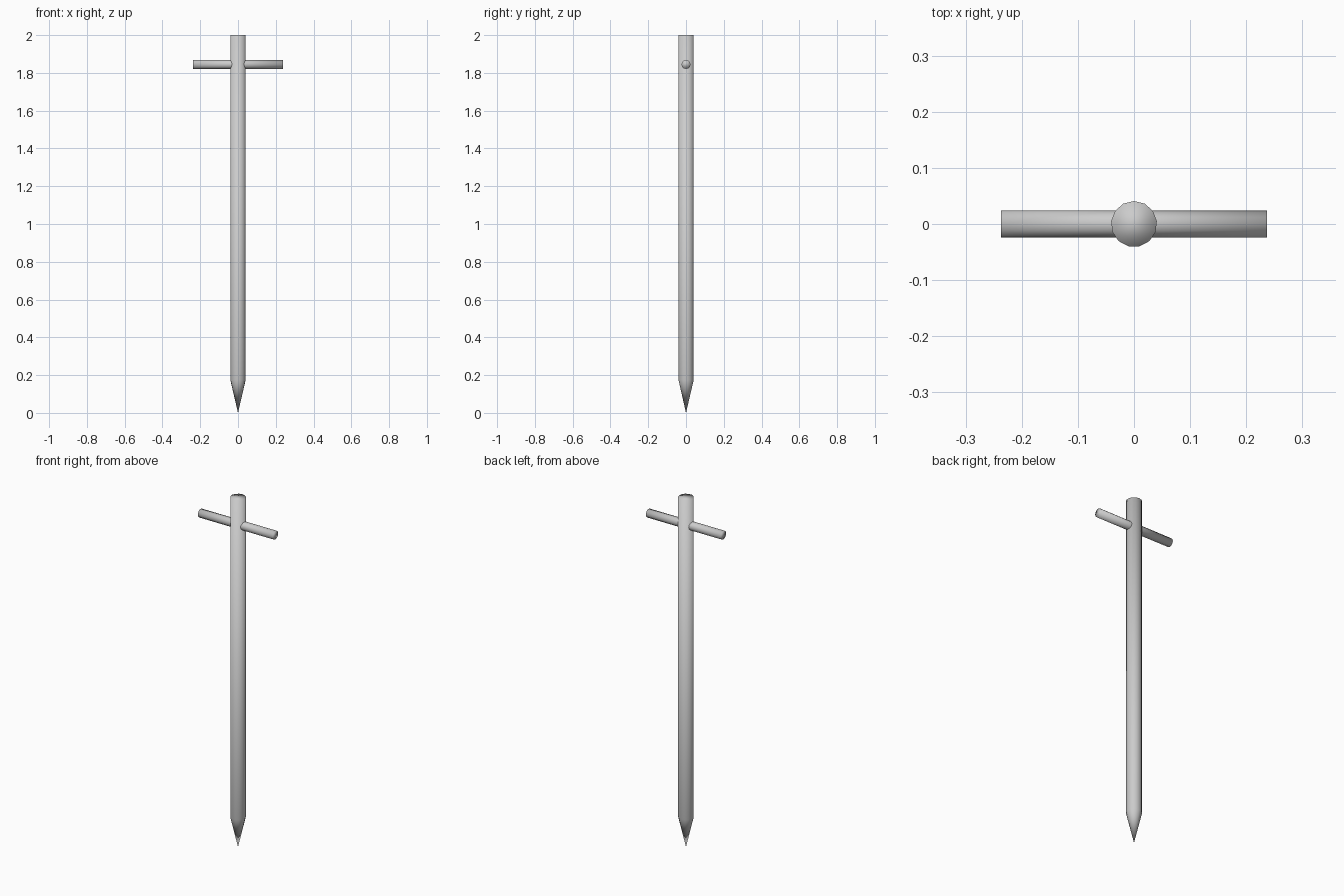
import bpy
import math

if "Cube" in bpy.data.objects:
    bpy.data.objects.remove(bpy.data.objects["Cube"])

grey = bpy.data.materials.new("plain grey")
grey.diffuse_color = (0.6, 0.6, 0.6, 1)
grey.use_nodes = True
grey.node_tree.nodes["Principled BSDF"].inputs["Base Color"].default_value = grey.diffuse_color


def finish(obj, name):
    obj.name = name
    obj.data.materials.append(grey)
    bpy.ops.object.shade_smooth()


def rings_to_mesh(name, rings, sides, apex_z):
    """Lathe closed rings (radius, z) into a solid ending in a point."""
    verts = [(r * math.sin(2 * math.pi * i / sides), r * math.cos(2 * math.pi * i / sides), z)
             for r, z in rings for i in range(sides)]
    verts.append((0, 0, apex_z))
    apex, faces = len(verts) - 1, [tuple(reversed(range(sides)))]
    for i in range(sides):
        j = (i + 1) % sides
        for k in range(len(rings) - 1):
            a, b = k * sides, (k + 1) * sides
            faces.append((a + i, a + j, b + j, b + i))
        last = (len(rings) - 1) * sides
        faces.append((last + i, last + j, apex))
    mesh = bpy.data.meshes.new(name)
    mesh.from_pydata(verts, [], faces)
    obj = bpy.data.objects.new(name, mesh)
    bpy.context.collection.objects.link(obj)
    bpy.context.view_layer.objects.active = obj
    bpy.ops.object.select_all(action='DESELECT')
    obj.select_set(True)
    return obj


# Pointed stake, flat on top, tapering to a tip on the ground
finish(rings_to_mesh("stake", [(0.041, 2.0), (0.041, 0.175)], 13, 0.0), "stake")

# Round crossbar through the upper stake
bpy.ops.mesh.primitive_cylinder_add(vertices=12, radius=0.024, depth=0.474,
                                    location=(0, 0, 1.845), rotation=(0, math.pi / 2, 0))
finish(bpy.context.object, "crossbar")
